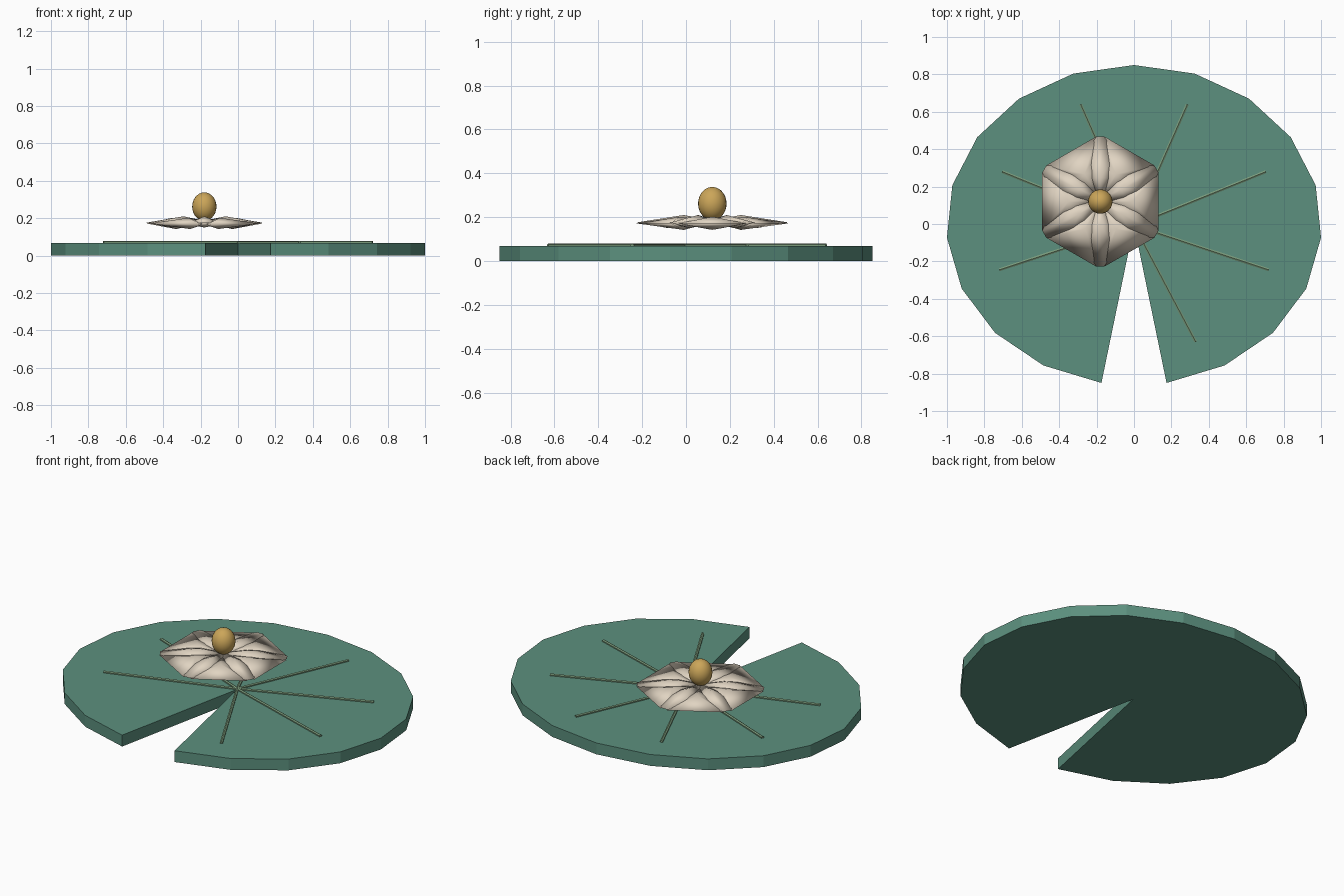
import bpy, bmesh
from math import sin, cos, radians, pi
from mathutils import Matrix, Vector

if "Cube" in bpy.data.objects:
    bpy.data.objects.remove(bpy.data.objects["Cube"])


def material(name, rgb):
    m = bpy.data.materials.new(name)
    m.diffuse_color = (*rgb, 1)
    m.use_nodes = True
    m.node_tree.nodes["Principled BSDF"].inputs["Base Color"].default_value = m.diffuse_color
    return m


def finish(bm, name, mat, smooth=False):
    bmesh.ops.recalc_face_normals(bm, faces=bm.faces)
    for f in bm.faces:
        f.smooth = smooth
    me = bpy.data.meshes.new(name)
    bm.to_mesh(me)
    bm.free()
    me.materials.append(mat)
    ob = bpy.data.objects.new(name, me)
    bpy.context.collection.objects.link(ob)
    return ob


green = material("leaf_green", (0.107, 0.28, 0.21))
vein_green = material("vein_green", (0.2, 0.33, 0.2))
cream = material("petal_cream", (0.75, 0.66, 0.54))
gold = material("bud_gold", (0.6, 0.38, 0.1))

RX, RY, CY, TOP = 1.003, 0.8564, -0.0064, 0.068

# Lily pad: notched oval slab, 18 rim segments
bm = bmesh.new()
rim = [(0, CY)]
for i in range(-9, 10):
    a = radians(170) * i / 9
    rim.append((RX * sin(a), CY + RY * cos(a)))
face = bm.faces.new([bm.verts.new((x, y, 0)) for x, y in rim])
ext = bmesh.ops.extrude_face_region(bm, geom=[face], use_keep_orig=True)
bmesh.ops.translate(bm, vec=(0, 0, TOP),
                    verts=[v for v in ext["geom"] if isinstance(v, bmesh.types.BMVert)])
finish(bm, "lily_pad", green)

# Veins: thin rods running outward from the notch tip
tips = [(0.285, 0.64), (-0.285, 0.64), (0.705, 0.28), (-0.705, 0.28),
        (0.72, -0.245), (-0.72, -0.245), (0.33, -0.63)]
for i, (x, y) in enumerate(tips):
    start, end = Vector((0, CY, TOP + 0.002)), Vector((x, y, TOP + 0.002))
    d = end - start
    rot = d.to_track_quat('Z', 'Y').to_matrix().to_4x4()
    bm = bmesh.new()
    bmesh.ops.create_cone(bm, cap_ends=True, segments=6, radius1=0.009, radius2=0.009,
                          depth=d.length, matrix=Matrix.Translation((start + end) / 2) @ rot)
    finish(bm, f"vein_{i + 1}", vein_green)

FLOWER = Matrix.Translation((-0.18, 0.12, 0))


def petal(name, half, top, bottom, angle):
    """Thin lens: half outline (r, side, z) mirrored, with a top and a bottom peak."""
    bm = bmesh.new()
    pts = half + [(r, -s, z) for r, s, z in reversed(half)]
    ring = [bm.verts.new(p) for p in pts]
    for peak in (top, bottom):
        c = bm.verts.new((peak[0], 0, peak[1]))
        for i, v in enumerate(ring):
            bm.faces.new((v, ring[(i + 1) % len(ring)], c))
    bm.transform(FLOWER @ Matrix.Rotation(angle, 4, 'Z'))
    finish(bm, name, cream, True)


# Flower: six broad petals alternating with six pointed ones
broad = [(0.0, 0.015, 0.18), (0.13, 0.1, 0.175), (0.25, 0.14, 0.168), (0.312, 0.155, 0.172)]
pointed = [(0.0, 0.015, 0.185), (0.12, 0.08, 0.178), (0.25, 0.09, 0.17), (0.347, 0.02, 0.176)]
for k in range(6):
    a = k * pi / 3
    petal(f"broad_petal_{k + 1}", broad, (0.17, 0.202), (0.15, 0.142), a)
    petal(f"pointed_petal_{k + 1}", pointed, (0.13, 0.21), (0.2, 0.15), a + pi / 6)

# Bud: egg in the middle of the flower
bm = bmesh.new()
bmesh.ops.create_uvsphere(bm, u_segments=24, v_segments=14, radius=1)
bm.transform(Matrix.Translation((-0.18, 0.12, 0.262)) @ Matrix.Diagonal((0.065, 0.065, 0.076, 1)))
finish(bm, "bud", gold, True)
